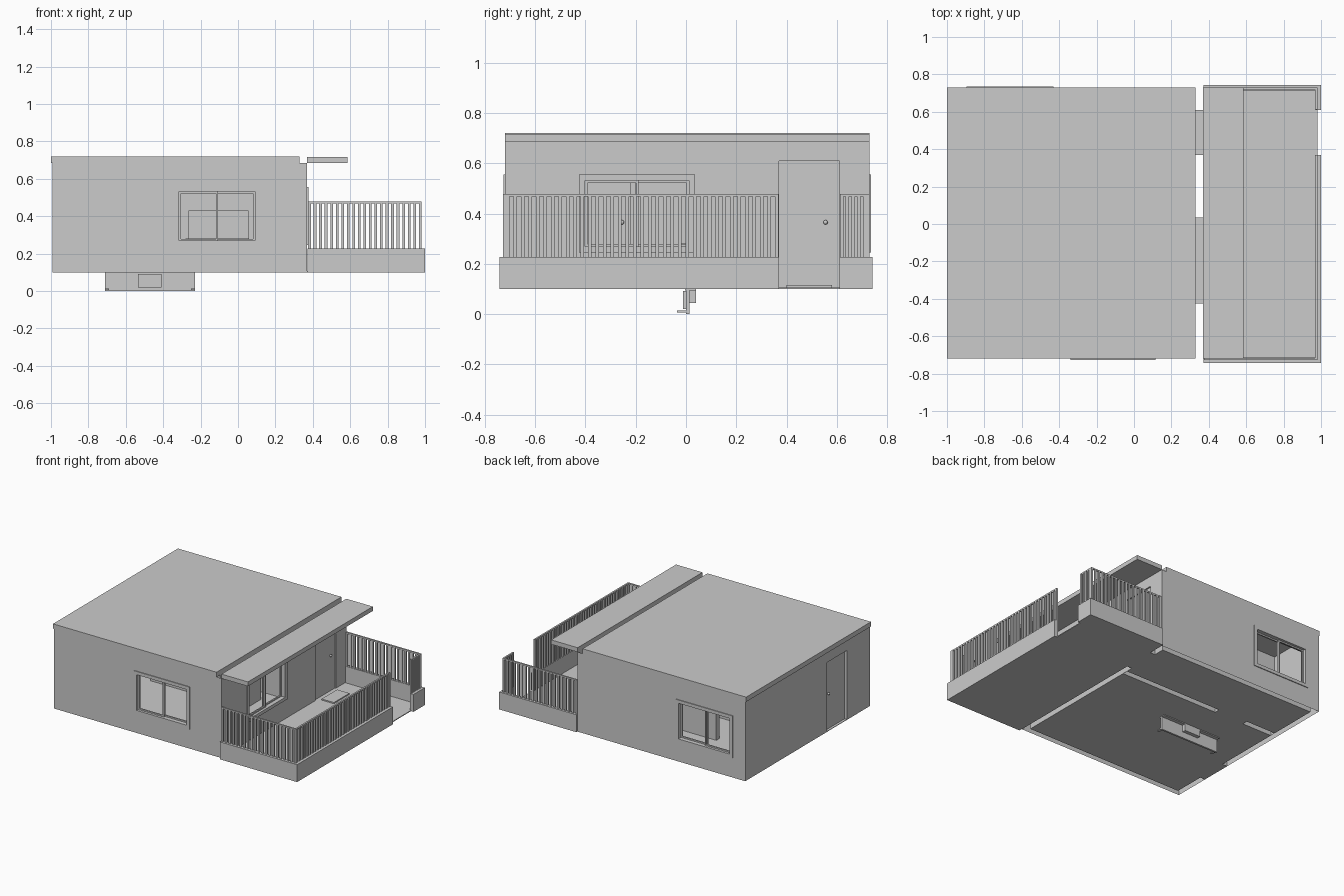
import bpy, bmesh
from mathutils import Vector

if "Cube" in bpy.data.objects:
    bpy.data.objects.remove(bpy.data.objects["Cube"])


def bm_box(bm, x0, x1, y0, y1, z0, z1):
    r = bmesh.ops.create_cube(bm, size=1)
    for v in r['verts']:
        v.co = Vector(((x0 + x1) / 2 + v.co.x * (x1 - x0),
                       (y0 + y1) / 2 + v.co.y * (y1 - y0),
                       (z0 + z1) / 2 + v.co.z * (z1 - z0)))


def boxes(name, items, open_ends=False):
    bm = bmesh.new()
    for b in items:
        bm_box(bm, *b)
    if open_ends:
        strip_ends(bm)
    me = bpy.data.meshes.new(name)
    bm.to_mesh(me)
    bm.free()
    ob = bpy.data.objects.new(name, me)
    bpy.context.collection.objects.link(ob)
    return ob


def strip_ends(bm, lo=0.10, hi=0.685):
    # hollow walls: no cap at the base or the top
    bm.normal_update()
    dead = [f for f in bm.faces if abs(f.normal.z) > 0.9 and
            (abs(f.calc_center_median().z - lo) < 1e-3 or abs(f.calc_center_median().z - hi) < 1e-3)]
    bmesh.ops.delete(bm, geom=dead, context='FACES')


def ball(name, loc, r):
    bm = bmesh.new()
    bmesh.ops.create_uvsphere(bm, u_segments=12, v_segments=8, radius=r)
    bmesh.ops.translate(bm, verts=bm.verts, vec=loc)
    for f in bm.faces:
        f.smooth = True
    me = bpy.data.meshes.new(name)
    bm.to_mesh(me)
    bm.free()
    bpy.context.collection.objects.link(bpy.data.objects.new(name, me))


Z0, ZW, ZR = 0.10, 0.685, 0.72
YF, YB = -0.72, 0.73
T = 0.04
WZ0, WZ1 = 0.245, 0.555

# Outer walls with window and door openings
walls = boxes("outer_walls", [(-0.993, 0.37, YF, YB, Z0, ZW)])
cuts = [(-0.953, 0.33, YF + T, YB - T, 0, 1),
        (-0.34, 0.115, -0.8, -0.6, WZ0, WZ1),
        (-0.895, -0.43, 0.6, 0.8, WZ0, WZ1),
        (0.25, 0.45, -0.425, 0.035, WZ0, WZ1),
        (0.25, 0.45, 0.37, 0.61, 0.05, 0.61),
        (-1.1, -0.9, -0.45, -0.22, 0.05, 0.61)]
for i, c in enumerate(cuts):
    cutter = boxes("cutter_%d" % i, [c])
    cutter.hide_render = True
    cutter.hide_viewport = False
    m = walls.modifiers.new("opening", 'BOOLEAN')
    m.operation = 'DIFFERENCE'
    m.solver = 'EXACT'
    m.object = cutter
dg = bpy.context.evaluated_depsgraph_get()
bm = bmesh.new()
bm.from_mesh(bpy.data.meshes.new_from_object(walls.evaluated_get(dg)))
walls.modifiers.clear()
strip_ends(bm)
bm.to_mesh(walls.data)
bm.free()
for ob in [o for o in bpy.data.objects if o.name.startswith("cutter")]:
    bpy.data.objects.remove(ob)

# Interior partition with a doorway, and the floor with door thresholds
boxes("partition", [(-0.47, 0.33, 0.28, 0.32, Z0, ZW), (-0.953, -0.71, 0.28, 0.32, Z0, ZW)], True)
boxes("floor", [(-0.953, 0.33, YF + T, 0.28, Z0, 0.104),
                (-0.953, 0.33, 0.32, YB - T, Z0, 0.104),
                (-0.71, -0.47, 0.28, 0.32, Z0, 0.104),
                (0.33, 0.37, 0.37, 0.61, Z0, 0.104),
                (-0.993, -0.953, -0.45, -0.22, Z0, 0.104)])

# Roof slab and porch canopy
boxes("roof", [(-1.0, 0.33, YF, YB, ZW, ZR)])
boxes("canopy", [(0.37, 0.585, YF, YB, ZW, 0.717)])


# Sliding windows: outer frame, mullion and slim sashes
def window(name, axis, a0, a1, wall, out):
    def bar(p0, p1, z0, z1, d0, d1):
        d0, d1 = sorted((wall + out * d0, wall + out * d1))
        return (p0, p1, d0, d1, z0, z1) if axis == 'x' else (d0, d1, p0, p1, z0, z1)

    def ring(p0, p1, z0, z1, w, d0, d1):
        return [bar(p0, p0 + w, z0, z1, d0, d1), bar(p1 - w, p1, z0, z1, d0, d1),
                bar(p0 + w, p1 - w, z0, z0 + w, d0, d1), bar(p0 + w, p1 - w, z1 - w, z1, d0, d1)]
    mid = (a0 + a1) / 2
    parts = ring(a0, a1, WZ0, WZ1, 0.024, -T, 0.006)
    parts += ring(a0 + 0.024, mid + 0.006, WZ0 + 0.024, WZ1 - 0.024, 0.010, -0.022, -0.012)
    parts += ring(mid - 0.006, a1 - 0.024, WZ0 + 0.024, WZ1 - 0.024, 0.010, -0.034, -0.024)
    boxes(name, parts)


window("front_window", 'x', -0.34, 0.115, YF, -1)
window("back_window", 'x', -0.895, -0.43, YB, 1)
window("porch_window", 'y', -0.425, 0.035, 0.37, 1)

# Doors with knobs
boxes("porch_door", [(0.345, 0.36, 0.37, 0.61, 0.104, 0.61)])
boxes("side_door", [(-0.975, -0.96, -0.45, -0.22, 0.104, 0.61)])
for x in (0.338, 0.367):
    ball("porch_door_knob", (x, 0.555, 0.365), 0.009)
for x in (-0.982, -0.953):
    ball("side_door_knob", (x, -0.255, 0.365), 0.009)
boxes("door_mat", [(0.40, 0.50, 0.40, 0.58, 0.106, 0.115)])

# Deck floor and low parapet with an entrance gap
boxes("deck_floor", [(0.37, 0.98, -0.72, 0.72, Z0, 0.106)])
PZ = 0.228
boxes("parapet", [(0.372, 1.0, -0.742, -0.712, Z0, PZ),
                  (0.372, 1.0, 0.715, 0.742, Z0, PZ),
                  (0.97, 1.0, -0.712, 0.37, Z0, PZ),
                  (0.97, 1.0, 0.61, 0.715, Z0, PZ)])


# Railings: top rail with evenly spaced slats
def railing(name, axis, a0, a1, c):
    n = max(2, round((a1 - a0) / 0.03))
    step = (a1 - a0 - 0.014) / n
    h = 0.006
    spans = [(a0 + i * step, a0 + i * step + 0.014, PZ, 0.468) for i in range(n + 1)]
    spans.append((a0, a1, 0.468, 0.478))
    boxes(name, [(p, q, c - h, c + h, z0, z1) if axis == 'x' else (c - h, c + h, p, q, z0, z1)
                 for p, q, z0, z1 in spans])


railing("front_railing", 'x', 0.375, 0.981, -0.722)
railing("back_railing", 'x', 0.375, 0.981, 0.724)
railing("side_railing_long", 'y', -0.716, 0.368, 0.975)
railing("side_railing_short", 'y', 0.612, 0.718, 0.975)

# Fixture hanging below the floor: thin panel, bracket and foot lip
boxes("underfloor_panel", [(-0.71, -0.23, 0.0, 0.014, 0.0, 0.14),
                           (-0.71, -0.23, -0.004, 0.04, 0.094, 0.1),
                           (-0.54, -0.41, 0.014, 0.04, 0.045, 0.1),
                           (-0.535, -0.41, -0.012, 0.0, 0.02, 0.092),
                           (-0.71, -0.69, -0.035, 0.0, 0.006, 0.014),
                           (-0.25, -0.23, -0.035, 0.0, 0.006, 0.014)])

# Simple furniture seen through the windows
boxes("sofa", [(-0.28, 0.06, -0.02, 0.18, 0.104, 0.28),
               (-0.265, 0.055, 0.14, 0.19, 0.28, 0.43)])
boxes("low_table", [(-0.05, 0.2, -0.42, -0.2, 0.235, 0.255)] +
      [(x, x + 0.015, y, y + 0.015, 0.104, 0.235) for x in (-0.04, 0.175) for y in (-0.41, -0.225)])
